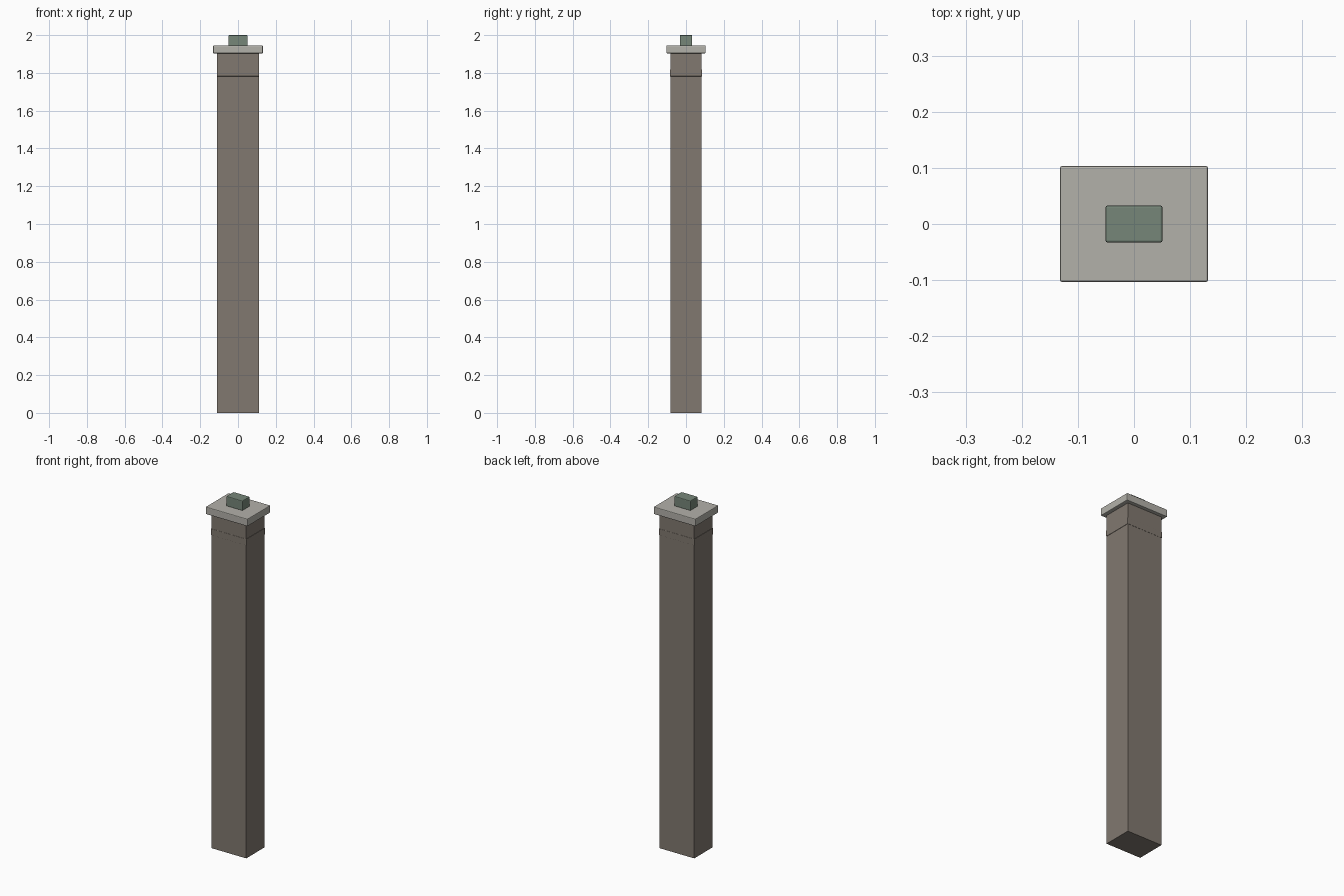
import bpy

if "Cube" in bpy.data.objects:
    bpy.data.objects.remove(bpy.data.objects["Cube"], do_unlink=True)


def material(name, rgb):
    mat = bpy.data.materials.new(name)
    mat.use_nodes = True
    mat.diffuse_color = (*rgb, 1)
    mat.node_tree.nodes["Principled BSDF"].inputs["Base Color"].default_value = (*rgb, 1)
    return mat


def block(name, width, depth, bottom, top, mat, bevel=0.0):
    """Upright box centred on the axis, with optional softened edges."""
    bpy.ops.mesh.primitive_cube_add(size=1, location=(0, 0, (bottom + top) / 2))
    obj = bpy.context.object
    obj.name = name
    obj.scale = (width, depth, top - bottom)
    bpy.ops.object.transform_apply(location=False, rotation=False, scale=True)
    obj.data.materials.append(mat)
    if bevel:
        mod = obj.modifiers.new("soft_edges", "BEVEL")
        mod.width = bevel
        mod.segments = 2
    return obj


stone = material("brown_stone", (0.22, 0.19, 0.16))
pale = material("pale_stone", (0.45, 0.44, 0.40))
green = material("weathered_green", (0.18, 0.24, 0.19))

# Tall shaft with a barely raised band near the top
block("shaft", 0.22, 0.166, 0, 1.905, stone)
block("neck_band", 0.224, 0.168, 1.782, 1.818, stone, 0.001)

# Overhanging cap and the small block on it
block("cap_slab", 0.264, 0.207, 1.903, 1.945, pale, 0.004)
block("top_block", 0.102, 0.066, 1.943, 2.0, green, 0.004)
